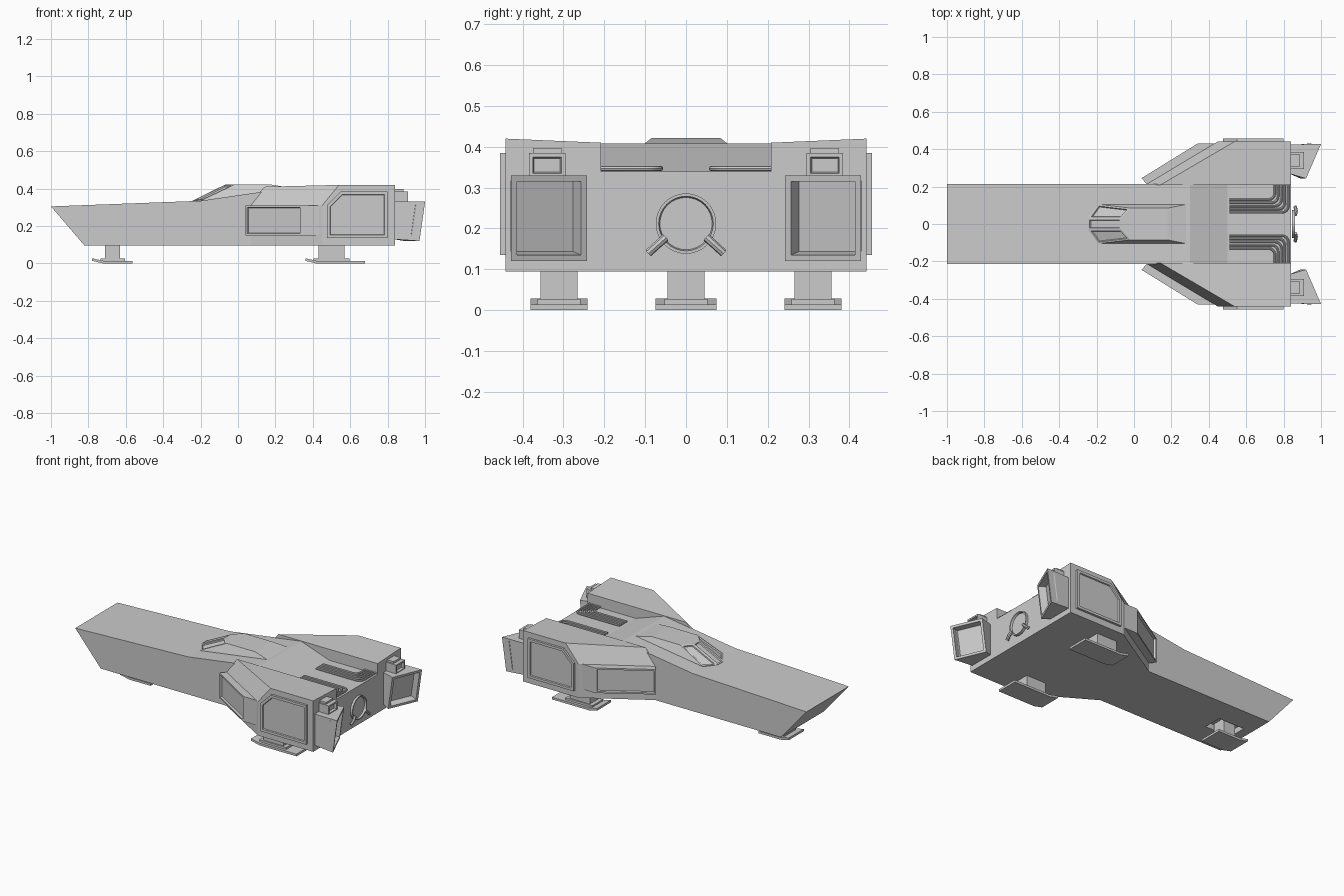
import bpy, bmesh, math
from mathutils import Vector

if "Cube" in bpy.data.objects:
    bpy.data.objects.remove(bpy.data.objects["Cube"])


def mirror(ob):
    m = ob.modifiers.new("mirror", 'MIRROR')
    m.use_axis = (False, True, False)
    m.use_mirror_merge = False


def loft(name, rings, both=False, inset=None):
    """Skin equal-length rings and cap the ends; inset = (direction test, width, depth)."""
    bm = bmesh.new()
    vs = [[bm.verts.new(p) for p in r] for r in rings]
    n = len(rings[0])
    for a, b in zip(vs, vs[1:]):
        for i in range(n):
            j = (i + 1) % n
            bm.faces.new((a[i], a[j], b[j], b[i]))
    bm.faces.new(vs[0])
    bm.faces.new(vs[-1])
    bmesh.ops.recalc_face_normals(bm, faces=bm.faces[:])
    if inset:
        test, width, depth = inset
        fs = [f for f in bm.faces if test(f)]
        r = bmesh.ops.inset_individual(bm, faces=fs, thickness=width, use_even_offset=True)
        # second tiny inset gives a crisp recessed panel
        bmesh.ops.inset_individual(bm, faces=fs, thickness=0.003, depth=depth, use_even_offset=True)
    me = bpy.data.meshes.new(name)
    bm.to_mesh(me)
    bm.free()
    ob = bpy.data.objects.new(name, me)
    bpy.context.collection.objects.link(ob)
    if both:
        mirror(ob)
    return ob


def prism_z(pts, z):
    return [(x, y, z) for x, y in pts]


def prism_y(pts, y):
    return [(x, y, z) for x, z in pts]


def box(name, x0, x1, y0, y1, z0, z1, both=False, inset=None):
    p = [(x0, y0), (x1, y0), (x1, y1), (x0, y1)]
    return loft(name, [prism_z(p, z0), prism_z(p, z1)], both, inset)


def tube(name, paths, radius, both=False):
    cu = bpy.data.curves.new(name, 'CURVE')
    cu.dimensions = '3D'
    cu.bevel_depth = radius
    cu.bevel_resolution = 2
    cu.use_fill_caps = True
    for path in paths:
        s = cu.splines.new('POLY')
        s.points.add(len(path) - 1)
        for p, co in zip(s.points, path):
            p.co = (*co, 1)
    ob = bpy.data.objects.new(name, cu)
    bpy.context.collection.objects.link(ob)
    bpy.ops.object.select_all(action='DESELECT')
    ob.select_set(True)
    bpy.context.view_layer.objects.active = ob
    bpy.ops.object.convert(target='MESH')
    ob = bpy.context.view_layer.objects.active
    bpy.ops.object.shade_smooth_by_angle()
    if both:
        mirror(ob)


# Fuselage: side profile with raked nose, ramp and sunken rear deck
side = [(-1, .305), (-.82, .095), (.84, .095), (.84, .34), (.5, .34),
        (.3, .408), (-.2, .335)]
hull = loft("fuselage", [prism_y(side, -.213), prism_y(side, .213)])

# Front gear well
cutter = box("gear_well_cutter", -.76, -.58, -.06, .06, .05, .13)
cutter.hide_render = True
cutter.hide_viewport = True
cutter.display_type = 'WIRE'
bo = hull.modifiers.new("well", 'BOOLEAN')
bo.operation = 'DIFFERENCE'
bo.object = cutter
bo.solver = 'EXACT'

# Side nacelles with sloped upper shoulder
low = [(.06, .208), (.45, .442), (.84, .442), (.84, .208)]
loft("side_nacelle", [
    prism_z(low, .095), prism_z(low, .31),
    [(.14, .208, .41), (.54, .442, .42), (.84, .442, .42), (.84, .208, .41)]], True)

# Side intakes on the diagonal walls
intake = [(.04, .245), (.08, .20), (.47, .40), (.47, .43), (.34, .43)]
loft("side_intake", [prism_z(intake, .15), prism_z(intake, .31)], True,
     (lambda f: f.normal.x < -.3 and f.normal.y > .3, .010, -.012))

# Raised side panels with a cut corner
panel = [(.475, .135), (.80, .135), (.80, .385), (.55, .385), (.475, .31)]
loft("side_panel", [prism_y(panel, .43), prism_y(panel, .456)], True,
     (lambda f: f.normal.y > .9, .016, -.007))

# Cockpit canopy with recessed windows
def half_ring(pts, z):
    return [(x, -y, h) for (x, y), h in zip(pts, z)] + \
           [(x, y, h) for (x, y), h in reversed(list(zip(pts, z)))]


base = [(-.245, .03), (-.19, .105), (.28, .105)]
roof = [(-.07, .03), (-.02, .085), (.18, .085)]
loft("cockpit_canopy", [
    half_ring(base, [.31] * 3), half_ring(base, [.335, .34, .405]),
    half_ring(roof, [.421] * 3)], False,
    (lambda f: f.normal.x < -.25 and f.normal.z > .2, .009, -.007))

# Engine nozzles with slanted, hollow mouths
loft("engine_nozzle", [
    [(.83, .27, .13), (.83, .425, .13), (.83, .425, .33), (.83, .27, .33)],
    [(.89, .243, .12), (.97, .428, .12), (1.0, .428, .33), (.92, .243, .33)]], True,
    (lambda f: f.normal.x > .7, .015, -.045))
box("engine_top_duct", .83, .91, .295, .385, .325, .385, True,
    (lambda f: f.normal.x > .9, .010, -.015))
box("engine_duct_cap", .83, .885, .305, .375, .38, .397, True)

# Cooling pipes on the rear deck
paths = []
for i in range(5):
    y, xe, r = .062 + .017 * i, .825 - .018 * i, .035
    bend = [(xe - r + r * math.sin(a), y + r - r * math.cos(a), .347)
            for a in (math.pi / 8 * k for k in range(5))]
    # pipes on the left half keep the same outward turn by mirroring
    paths.append([(.51, y, .347)] + bend + [(xe, .212, .347)])
tube("cooling_pipes", paths, .0065, True)

# Rear hatch ring and its two struts
ring = [(.845, .074 * math.cos(a), .212 + .074 * math.sin(a))
        for a in (math.tau * k / 32 for k in range(32))]
loft("rear_hatch", [ring, [(.86, y, z) for _, y, z in ring]], False,
     (lambda f: f.normal.x > .9, .007, -.012))
tube("hatch_strut", [[(.862, .05, .178), (.866, .07, .16), (.862, .092, .14)]], .010, True)


# Landing gear: post plus an upturned skid
def gear(name, post, pad, y, half_post, half_pad, both):
    box(name + "_post", post[0], post[1], y - half_post, y + half_post, .008, .125, both)
    a, b = pad
    skid = [(a, .028), (a, .014), (a + .06, 0), (b, 0), (b, .014), (a + .06, .014)]
    loft(name + "_skid", [prism_y(skid, y - half_pad), prism_y(skid, y + half_pad)], both)
    box(name + "_foot", post[0] - .025, post[1] + .025, y - half_post - .008,
        y + half_post + .008, .012, .027, both)


gear("front_gear", (-.71, -.63), (-.78, -.565), 0, .045, .075, False)
gear("rear_gear", (.43, .57), (.36, .68), .311, .045, .07, True)
